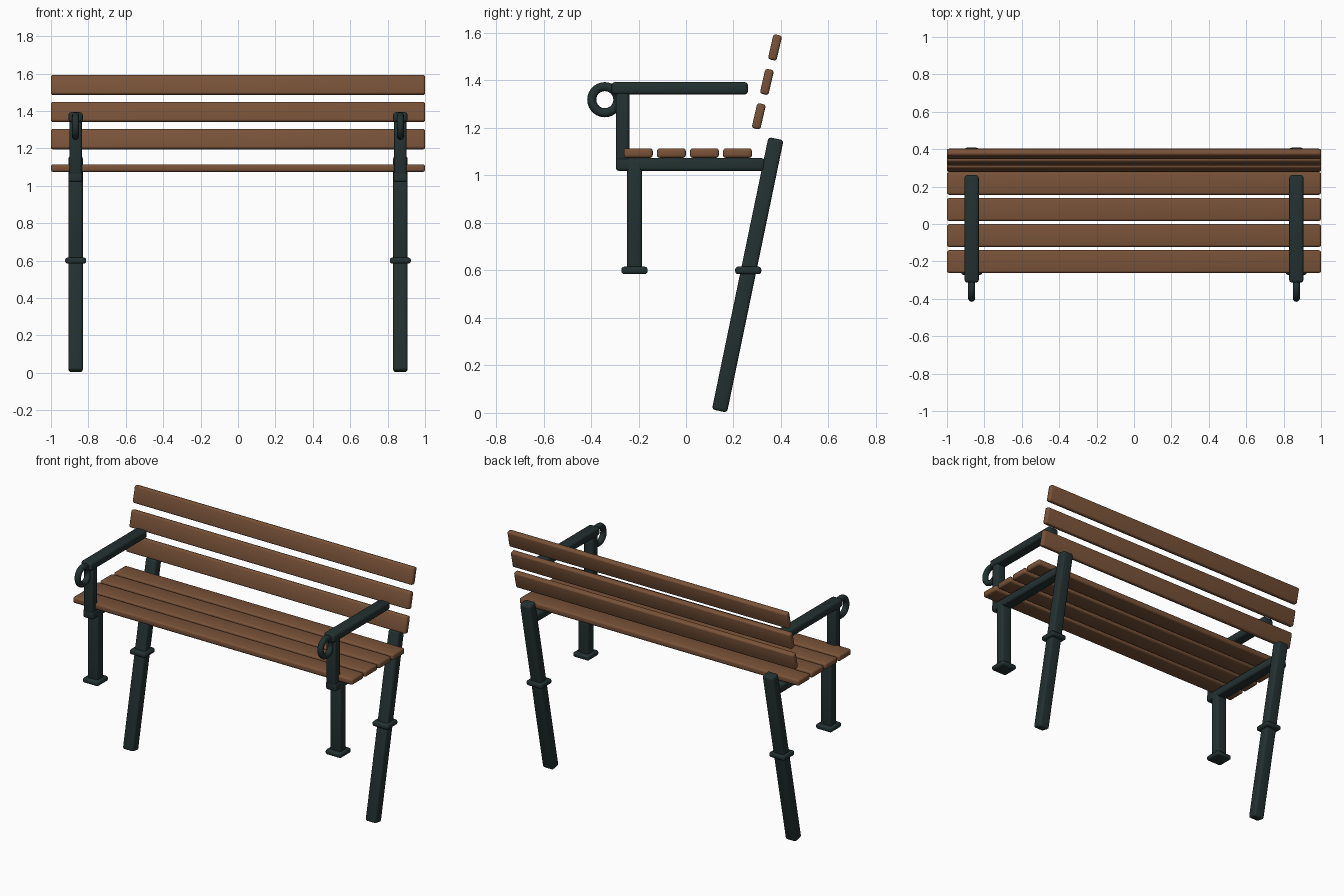
import bpy, bmesh, math
from mathutils import Matrix, Vector

if "Cube" in bpy.data.objects:
    bpy.data.objects.remove(bpy.data.objects["Cube"])


def material(name, rgb):
    m = bpy.data.materials.new(name)
    m.diffuse_color = (*rgb, 1.0)
    m.use_nodes = True
    m.node_tree.nodes["Principled BSDF"].inputs["Base Color"].default_value = m.diffuse_color
    return m


WOOD = material("brown wood", (0.190, 0.085, 0.040))
IRON = material("dark green iron", (0.017, 0.030, 0.030))
SIDE_X = 0.868          # distance of each iron frame from the middle


def finish(name, bm, mat):
    me = bpy.data.meshes.new(name)
    bm.to_mesh(me)
    bm.free()
    me.materials.append(mat)
    ob = bpy.data.objects.new(name, me)
    bpy.context.collection.objects.link(ob)
    bpy.ops.object.select_all(action='DESELECT')
    ob.select_set(True)
    bpy.context.view_layer.objects.active = ob
    bpy.ops.object.shade_smooth_by_angle(angle=math.radians(35))
    return ob


def rounded_box(name, center, size, mat, bevel=0.012, tilt=0.0):
    """Box with rounded edges, leaning back (towards +y) by tilt radians."""
    bm = bmesh.new()
    bmesh.ops.create_cube(bm, size=1.0)
    bmesh.ops.scale(bm, vec=Vector(size), verts=bm.verts)
    bmesh.ops.bevel(bm, geom=bm.edges[:], offset=bevel, segments=3,
                    profile=0.5, affect='EDGES')
    bm.transform(Matrix.Translation(center) @ Matrix.Rotation(-tilt, 4, 'X'))
    return finish(name, bm, mat)


def scroll_ring(name, center, major, minor, steps=28, sides=12):
    """Ring standing in the y-z plane."""
    bm = bmesh.new()
    rings = []
    for i in range(steps):
        a = 2 * math.pi * i / steps
        ring = []
        for j in range(sides):
            b = 2 * math.pi * j / sides
            r = major + minor * math.cos(b)
            ring.append(bm.verts.new((center[0] + minor * math.sin(b),
                                      center[1] + r * math.cos(a),
                                      center[2] + r * math.sin(a))))
        rings.append(ring)
    for i in range(steps):
        p, q = rings[i], rings[(i + 1) % steps]
        for j in range(sides):
            k = (j + 1) % sides
            bm.faces.new((p[j], q[j], q[k], p[k]))
    bmesh.ops.recalc_face_normals(bm, faces=bm.faces)
    return finish(name, bm, IRON)


# Seat slats
for i in range(4):
    rounded_box(f"seat_slat_{i + 1}", (0, -0.201 + 0.1393 * i, 1.094),
                (2.0, 0.122, 0.040), WOOD)

# Backrest slats, leaning back
for i in range(3):
    rounded_box(f"back_slat_{i + 1}", (0, 0.3065 + 0.0341 * i, 1.249 + 0.145 * i),
                (2.0, 0.037, 0.108), WOOD, 0.011, math.radians(13))

# Iron frames, one on each side
foot, top = Vector((0, 0.141, 0.008)), Vector((0, 0.379, 1.155))
lean = math.atan2(top.y - foot.y, top.z - foot.z)
for side, x in (("left", -SIDE_X), ("right", SIDE_X)):
    mid = (foot + top) / 2
    rounded_box(f"back_leg_{side}", (x, mid.y, mid.z),
                (0.076, 0.065, (top - foot).length), IRON, 0.013, lean)
    rounded_box(f"back_leg_collar_{side}", (x, 0.262, 0.600),
                (0.112, 0.110, 0.032), IRON, 0.012)
    rounded_box(f"front_leg_{side}", (x, -0.217, 0.830),
                (0.076, 0.063, 0.475), IRON, 0.013)
    rounded_box(f"front_foot_{side}", (x, -0.217, 0.600),
                (0.112, 0.110, 0.032), IRON, 0.012)
    rounded_box(f"seat_rail_{side}", (x, 0.018, 1.046),
                (0.074, 0.626, 0.053), IRON)
    rounded_box(f"arm_post_{side}", (x, -0.267, 1.212),
                (0.066, 0.056, 0.320), IRON)
    rounded_box(f"armrest_{side}", (x, -0.026, 1.367),
                (0.076, 0.574, 0.052), IRON, 0.014)
    scroll_ring(f"arm_scroll_{side}", (x, -0.342, 1.319), 0.055, 0.019)
